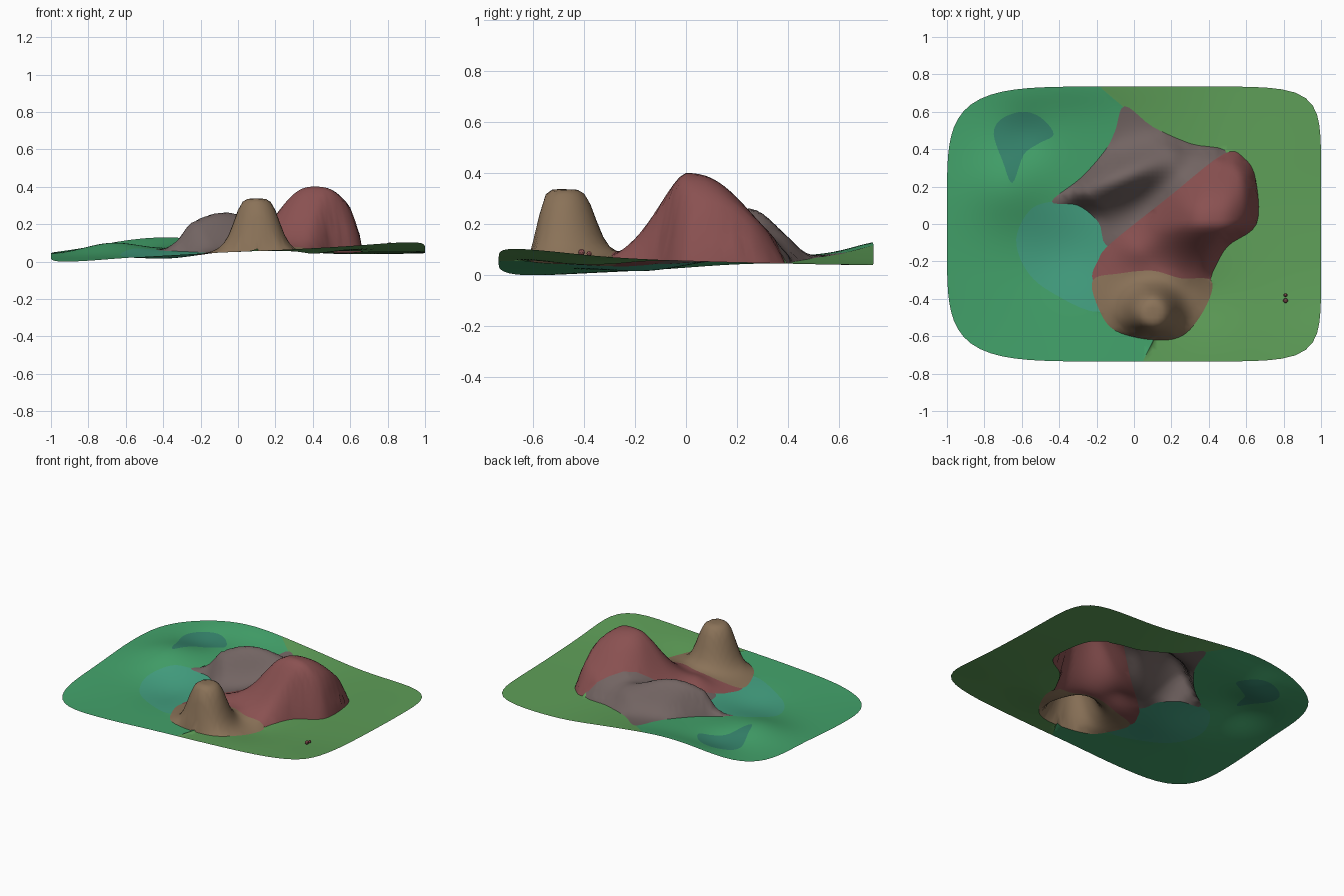
import bpy
import math
from mathutils import Vector
from mathutils.geometry import delaunay_2d_cdt, interpolate_bezier
from mathutils.kdtree import KDTree

if "Cube" in bpy.data.objects:
    bpy.data.objects.remove(bpy.data.objects["Cube"], do_unlink=True)

HALF_X, HALF_Y = 1.0, 0.735
STEP = 0.025

# Rolling ground heights: rows from front to back, columns from -x to +x
GROUND = [
    [-0.01, 0.035, 0.06, 0.085, 0.13],
    [0.02, 0.03, 0.06, 0.07, 0.07],
    [0.045, 0.08, 0.065, 0.055, 0.055],
    [0.06, 0.1, 0.1, 0.04, 0.05],
]


def linear(rgb):
    return [((c / 255 + 0.055) / 1.055) ** 2.4 for c in rgb] + [1]


def material(name, rgb):
    mat = bpy.data.materials.new(name)
    mat.use_nodes = True
    colour = linear(rgb)
    mat.diffuse_color = colour
    shader = mat.node_tree.nodes["Principled BSDF"]
    shader.inputs["Base Color"].default_value = colour
    shader.inputs["Roughness"].default_value = 0.9
    return mat


def closed_curve(points, steps=5):
    """Smooth closed outline through the points."""
    pts = [Vector(p) for p in points]
    out = []
    for i, b in enumerate(pts):
        a, c, d = pts[i - 1], pts[(i + 1) % len(pts)], pts[(i + 2) % len(pts)]
        out += interpolate_bezier(b, b + (c - a) / 6, c - (d - b) / 6, c, steps + 1)[:-1]
    return [Vector((p[0], p[1])) for p in out]


def inside(p, poly):
    hit = False
    for i, b in enumerate(poly):
        a = poly[i - 1]
        if (a.y > p.y) != (b.y > p.y):
            if p.x < a.x + (p.y - a.y) / (b.y - a.y) * (b.x - a.x):
                hit = not hit
    return hit


def tree_of(points):
    tree = KDTree(len(points))
    for i, p in enumerate(points):
        tree.insert(p.to_3d(), i)
    tree.balance()
    return tree


def bell(d, width, power=2):
    return math.exp(-abs(d / width) ** power)


def spot(p, x, y, width):
    return bell(math.hypot(p.x - x, p.y - y), width)


def ridge(p, a, b, width):
    """Soft wall along the segment from a to b."""
    a, b = Vector(a), Vector(b)
    t = max(0, min(1, (p - a).dot(b - a) / (b - a).length_squared))
    return bell((p - a - t * (b - a)).length, width)


# Plan outlines, the first match wins where they overlap
regions = [
    ("knoll", material("tan brown", (138, 114, 88)), closed_curve([
        (-0.22, -0.3), (-0.08, -0.265), (0.1, -0.25), (0.25, -0.29), (0.41, -0.3),
        (0.39, -0.43), (0.27, -0.59), (0.11, -0.62), (-0.1, -0.57), (-0.19, -0.45)])),
    ("red_dome", material("brick red", (138, 81, 81)), closed_curve([
        (-0.12, -0.1), (0.18, 0.14), (0.48, 0.375), (0.59, 0.35), (0.65, 0.24), (0.655, 0),
        (0.5, -0.12), (0.42, -0.26), (0.35, -0.4), (-0.1, -0.4), (-0.22, -0.3), (-0.19, -0.19)])),
    ("rocky_ridge", material("mauve grey", (114, 100, 98)), closed_curve([
        (-0.44, 0.12), (-0.28, 0.25), (-0.15, 0.4), (-0.1, 0.5), (-0.05, 0.63), (0.1, 0.52),
        (0.3, 0.43), (0.5, 0.37), (0.3, 0.1), (-0.11, -0.12), (-0.19, 0.01), (-0.3, 0.1)])),
    ("shallow_lake", material("teal green", (68, 162, 130)), closed_curve([
        (-0.44, 0.12), (-0.56, 0.07), (-0.63, -0.08), (-0.58, -0.24), (-0.45, -0.36),
        (-0.18, -0.47), (0, -0.3), (0, 0), (-0.2, 0.14)])),
    ("deep_pond", material("dark teal", (53, 132, 108)), closed_curve([
        (-0.75, 0.48), (-0.71, 0.56), (-0.6, 0.6), (-0.5, 0.57), (-0.43, 0.48),
        (-0.51, 0.43), (-0.59, 0.37), (-0.65, 0.22), (-0.7, 0.33)])),
    ("cool_meadow", material("cool green", (67, 163, 107)), [Vector(p) for p in (
        (-2, 1), (-0.4, 1), (-0.18, 0.73), (-0.05, 0.62), (0, 0), (0.11, -0.61),
        (0.05, -0.73), (0, -1), (-2, -1))]),
    ("warm_meadow", material("grass green", (94, 158, 88)), None),
]

# The hills share one foot line, where they meet the meadow
hill_loops = [loop for _, _, loop in regions[:3]]
foot = tree_of([p for loop in hill_loops for p in loop
                if not any(inside(p, other) for other in hill_loops if other is not loop)])


def ground(p):
    total = weight = 0
    for j, row in enumerate(GROUND):
        for i, z in enumerate(row):
            w = spot(p, i / 2 - 1, (j / 1.5 - 1) * HALF_Y, 0.36)
            total += w * z
            weight += w
    z = total / weight
    # raised back rim and pond bank
    z += 0.045 * bell(p.x + 0.42, 0.4) * bell(p.y - 0.78, 0.16)
    z += 0.045 * spot(p, -0.68, 0.2, 0.2)
    # dips for the lake, the knoll's side and the pond
    z -= 0.022 * spot(p, -0.38, -0.15, 0.2) + 0.025 * spot(p, 0.35, -0.38, 0.2)
    return z - 0.02 * spot(p, -0.58, 0.48, 0.13)


def hills(p):
    if not any(inside(p, loop) for loop in hill_loops):
        return 0
    # flat-topped knoll
    r = math.hypot(p.x - 0.1, p.y + 0.475)
    z = 0.285 / (1 + (r / 0.13) ** 5)
    # big dome with a low arm
    lengthwise = bell(p.y, 0.32, 2.5) if p.y > 0 else bell(p.y, 0.17, 1.6)
    z += 0.345 * bell(p.x - 0.42 - 0.2 * p.y, 0.25, 2.6) * lengthwise
    z += 0.06 * ridge(p, (0.02, -0.12), (0.25, 0.08), 0.1) * (1 - lengthwise * 0.6)
    # rocky ridge, highest in the middle
    z += 0.2 * bell(p.x + 0.07, 0.32) * ridge(p, (-0.25, 0.18), (0.2, 0.34), 0.115)
    # steepen towards the foot line
    t = min(1, foot.find(p.to_3d())[2] / 0.08)
    return z * t * (2 - t)


def height(p):
    return ground(p) + hills(p)


def rounded_rim(count=120):
    pts = []
    for i in range(count):
        a = math.tau * i / count
        c, s = math.cos(a), math.sin(a)
        power = 8 if c > 0 else 5
        r = (abs(c) ** power + abs(s) ** power) ** (-1 / power)
        pts.append(Vector((HALF_X * r * c, HALF_Y * r * s)))
    return pts


# Triangulate the plan, keeping every visible region border as an edge
rim = rounded_rim()
verts, edges = [], []


def add_border(path, covers):
    def hidden(p):
        return any(inside(p, cover) for cover in covers)
    for a, b in zip(path, path[1:]):
        if not (hidden(a) and hidden(b)):
            edges.append((len(verts), len(verts) + 1))
            verts.extend((a, b))


add_border(rim + rim[:1], [])
borders = [loop for _, _, loop in regions[:5]]
for n, loop in enumerate(borders):
    add_border(loop + loop[:1], borders[:n])
meadow = regions[5][2]
add_border(meadow[2:4], [])
add_border(meadow[5:7], [])
near = tree_of(verts)
for i in range(-int(HALF_X / STEP), int(HALF_X / STEP) + 1):
    for j in range(-int(HALF_Y / STEP), int(HALF_Y / STEP) + 1):
        p = Vector((i * STEP, j * STEP))
        if inside(p * 1.01, rim) and near.find(p.to_3d())[2] > STEP / 2:
            verts.append(p)
plan, _, tris, *_ = delaunay_2d_cdt(verts, edges, [], 0, 0.0005)
heights = [height(p) for p in plan]
lowest = min(heights)

# Sort the triangles into regions
sorted_tris = {name: [] for name, _, _ in regions}
for tri in tris:
    centre = sum((plan[k] for k in tri), Vector((0, 0))) / len(tri)
    for name, mat, loop in regions:
        if loop is None or inside(centre, loop):
            sorted_tris[name].append(tri)
            break

for name, mat, loop in regions:
    used = sorted({k for tri in sorted_tris[name] for k in tri})
    index = {k: n for n, k in enumerate(used)}
    mesh = bpy.data.meshes.new(name)
    mesh.from_pydata([(plan[k].x, plan[k].y, heights[k] - lowest) for k in used], [],
                     [[index[k] for k in t] for t in sorted_tris[name]])
    mesh.materials.append(mat)
    mesh.shade_smooth()
    bpy.context.collection.objects.link(bpy.data.objects.new(name, mesh))

# Two tiny pebbles on the meadow
for n, (y, size) in enumerate(((-0.38, 0.01), (-0.41, 0.013))):
    z = height(Vector((0.81, y))) - lowest + size
    bpy.ops.mesh.primitive_ico_sphere_add(subdivisions=2, radius=size, location=(0.81, y, z))
    pebble = bpy.context.object
    pebble.name = f"pebble_{n + 1}"
    pebble.data.materials.append(regions[1][1])
